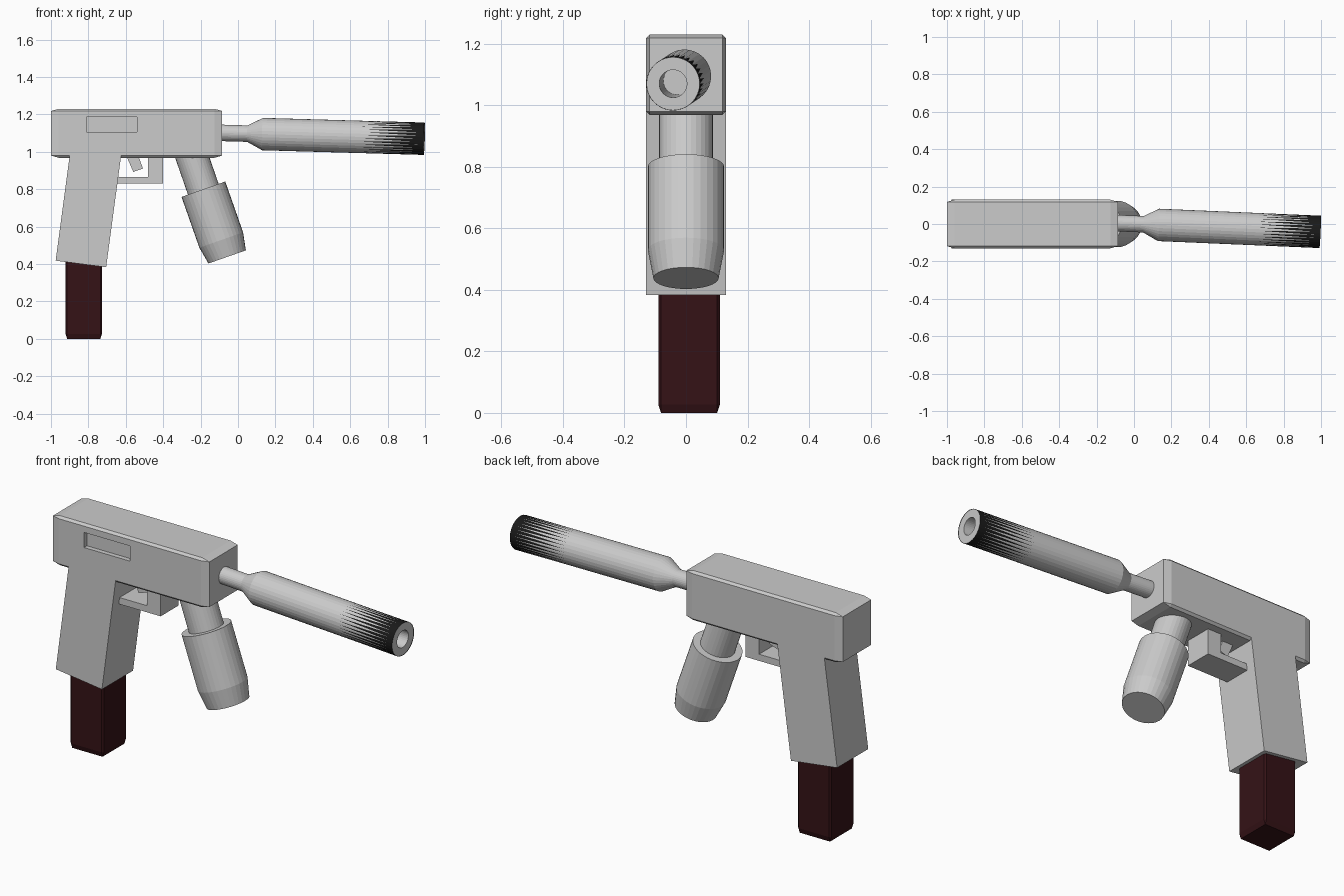
import bpy, bmesh, math
from mathutils import Vector, Matrix

if "Cube" in bpy.data.objects:
    bpy.data.objects.remove(bpy.data.objects["Cube"])


def finish(bm, name, color=None):
    bmesh.ops.recalc_face_normals(bm, faces=bm.faces[:])
    mesh = bpy.data.meshes.new(name)
    bm.to_mesh(mesh)
    bm.free()
    ob = bpy.data.objects.new(name, mesh)
    bpy.context.collection.objects.link(ob)
    if color:
        mat = bpy.data.materials.new(name + "_colour")
        mat.diffuse_color = color
        mat.use_nodes = True
        mat.node_tree.nodes["Principled BSDF"].inputs["Base Color"].default_value = mat.diffuse_color
        mesh.materials.append(mat)
    return ob


def box(name, lo, hi, bevel=0.0, color=None):
    """Box between two corners; bevel is a fraction of each dimension."""
    lo, hi = Vector(lo), Vector(hi)
    bm = bmesh.new()
    bmesh.ops.create_cube(bm, size=1)
    if bevel:
        bmesh.ops.bevel(bm, geom=bm.edges[:], offset=bevel, segments=1,
                        affect='EDGES', profile=0.5)
    bmesh.ops.scale(bm, vec=hi - lo, verts=bm.verts[:])
    bmesh.ops.translate(bm, vec=(lo + hi) / 2, verts=bm.verts[:])
    return finish(bm, name, color)


def prism(name, outline, half_width):
    """Side outline (x, z) extruded symmetrically along y."""
    bm = bmesh.new()
    face = bm.faces.new([bm.verts.new((x, -half_width, z)) for x, z in outline])
    new = bmesh.ops.extrude_face_region(bm, geom=[face])["geom"]
    bmesh.ops.translate(bm, vec=(0, 2 * half_width, 0),
                        verts=[v for v in new if isinstance(v, bmesh.types.BMVert)])
    return finish(bm, name)


def lathe(name, start, end, profile, sides=32, caps=True, turn=0.0, color=None):
    """Revolve (fraction along axis, radius) pairs around start-end."""
    start, end = Vector(start), Vector(end)
    axis = end - start
    rot = axis.to_track_quat('Z', 'Y').to_matrix()
    bm = bmesh.new()
    rings = []
    for t, r in profile:
        ring = []
        for i in range(sides):
            a = 2 * math.pi * (i + turn) / sides
            p = rot @ Vector((r * math.cos(a), r * math.sin(a), 0))
            ring.append(bm.verts.new(start + axis * t + p))
        rings.append(ring)
    for a, b in zip(rings, rings[1:]):
        for i in range(sides):
            j = (i + 1) % sides
            bm.faces.new((a[i], a[j], b[j], b[i]))
    if caps:
        bm.faces.new(rings[0])
        bm.faces.new(rings[-1])
    return finish(bm, name, color)


# Receiver with a port recessed in its front side
receiver = box("receiver", (-1, -0.13, 0.968), (-0.085, 0.13, 1.23), 0.045)
cutter = box("port_cutter", (-0.81, -0.2, 1.105), (-0.54, -0.105, 1.185))
cutter.hide_render = True
cutter.hide_viewport = True
cutter.display_type = 'WIRE'
port = receiver.modifiers.new("port", 'BOOLEAN')
port.object = cutter
port.operation = 'DIFFERENCE'
port.solver = 'EXACT'

# Slanted grip and the magazine below it
prism("grip", [(-0.9, 0.98), (-0.625, 0.98), (-0.705, 0.383), (-0.975, 0.418)], 0.13)
box("magazine", (-0.922, -0.09, 0.0), (-0.727, 0.11, 0.6), 0.045,
    (0.035, 0.006, 0.008, 1))

# Trigger and its guard
prism("trigger", [(-0.6, 0.985), (-0.535, 0.985), (-0.508, 0.91), (-0.56, 0.893)], 0.03)
prism("trigger_guard", [(-0.66, 0.865), (-0.48, 0.865), (-0.48, 0.98),
                        (-0.4, 0.98), (-0.4, 0.83), (-0.66, 0.83)], 0.075)

# Angled front handle
lathe("handle_stem", (-0.262, 0, 1.02), (-0.17, 0, 0.755), [(0, 0.087), (1, 0.087)])
lathe("front_handle", (-0.185, 0, 0.80), (-0.058, 0, 0.438),
      [(0, 0.124), (0.75, 0.124), (1, 0.106)])

# Thin barrel widening into a long tube with a blind bore
tip, root = (0.993, -0.042, 1.07), (-0.12, 0.006, 1.102)
lathe("barrel", root, tip,
      [(0, 0.044), (0.153, 0.044), (0.226, 0.0866), (1, 0.0866),
       (1, 0.045), (0.72, 0.045)])

# Black lining that just breaks through near the muzzle
lathe("muzzle_lining", root, tip,
      [(0.68, 0.0861), (1.002, 0.0871)], caps=False, turn=0.5,
      color=(0.01, 0.01, 0.01, 1))
